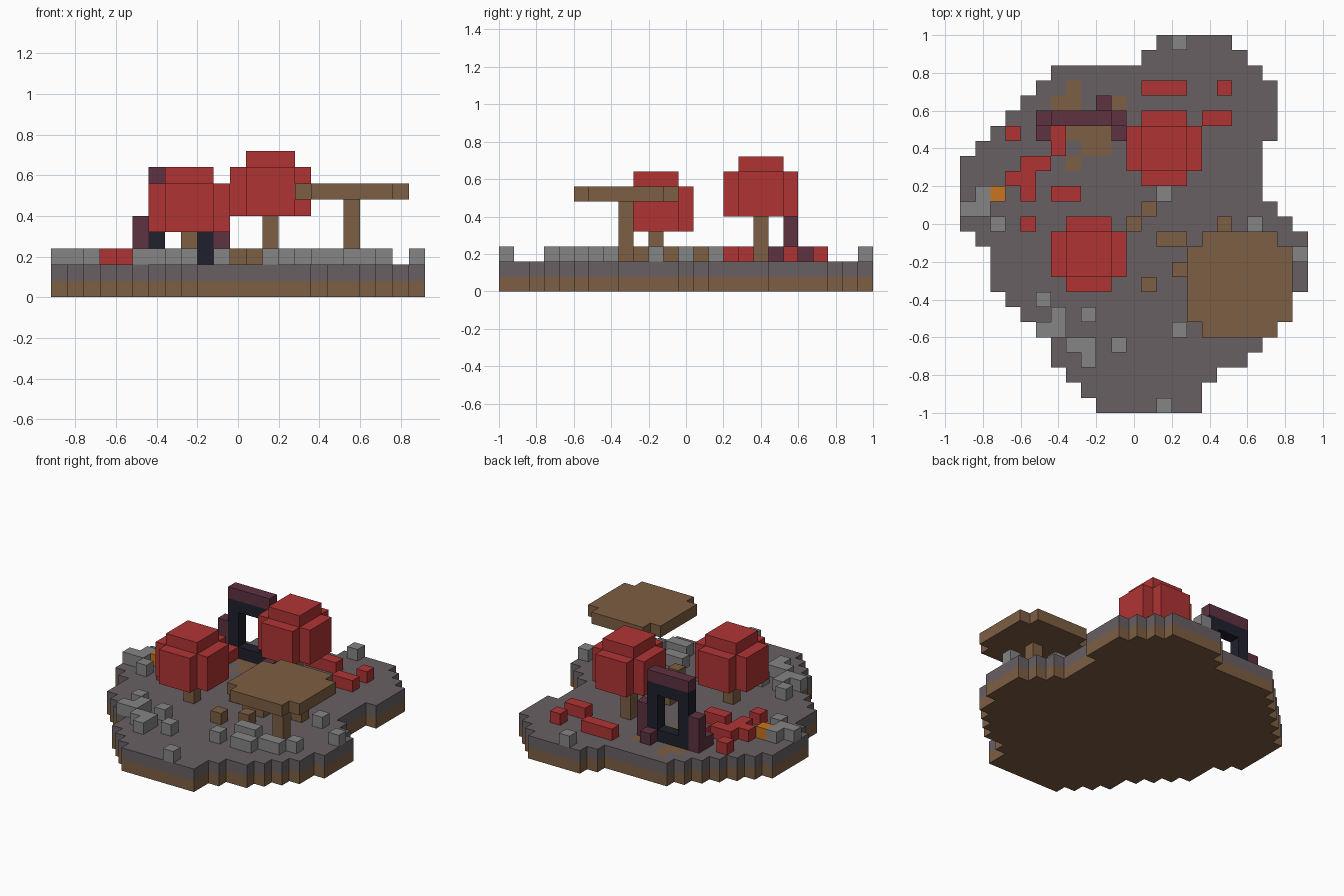
import bpy, bmesh
from mathutils import Vector

if "Cube" in bpy.data.objects:
    bpy.data.objects.remove(bpy.data.objects["Cube"], do_unlink=True)

U = 0.08                          # block size
ORIGIN = Vector((-0.92, 1.0, 0))  # back right corner; rows count toward the front


def material(name, rgb):
    m = bpy.data.materials.new(name)
    m.use_nodes = True
    m.diffuse_color = (*rgb, 1)
    m.node_tree.nodes["Principled BSDF"].inputs["Base Color"].default_value = (*rgb, 1)
    return m


GROUND = material("grey_ground", (0.138, 0.117, 0.125))
BROWN = material("brown_wood", (0.205, 0.112, 0.056))
RED = material("red_leaf", (0.434, 0.034, 0.034))
STONE = material("grey_stone", (0.235, 0.235, 0.235))
ORANGE = material("orange", (0.565, 0.178, 0.013))
PURPLE = material("dark_purple", (0.114, 0.032, 0.053))
NAVY = material("dark_navy", (0.014, 0.0145, 0.025))


def box(cols, rows, levels):
    """Block cells in half-open ranges of column, row and level."""
    return {(c, r, l) for c in range(*cols) for r in range(*rows) for l in range(*levels)}


def rounded(cols, rows, levels):
    """A box of blocks without its four upright corners."""
    return {p for p in box(cols, rows, levels)
            if not (p[0] in (cols[0], cols[1] - 1) and p[1] in (rows[0], rows[1] - 1))}


def build(name, cells, mats, rule=None):
    """Skin a set of blocks with only its outer faces."""
    bm = bmesh.new()
    for cell in cells:
        for axis in range(3):
            for sign in (-1, 1):
                step = [0, 0, 0]
                step[axis] = sign
                if tuple(a + b for a, b in zip(cell, step)) in cells:
                    continue
                corners = []
                for a, b in ((0, 0), (1, 0), (1, 1), (0, 1)):
                    p = list(cell)
                    p[axis] += sign > 0
                    p[(axis + 1) % 3] += a
                    p[(axis + 2) % 3] += b
                    corners.append(ORIGIN + Vector((p[0], -p[1], p[2])) * U)
                if sign > 0:          # rows are flipped, so winding is too
                    corners.reverse()
                face = bm.faces.new([bm.verts.new(p) for p in corners])
                if rule:
                    face.material_index = rule(cell)
    bmesh.ops.remove_doubles(bm, verts=bm.verts, dist=0.001)
    bmesh.ops.dissolve_limit(bm, angle_limit=0.01, verts=bm.verts, edges=bm.edges,
                             delimit={'MATERIAL'})
    mesh = bpy.data.meshes.new(name)
    bm.to_mesh(mesh)
    bm.free()
    for m in mats:
        mesh.materials.append(m)
    bpy.context.collection.objects.link(bpy.data.objects.new(name, mesh))


# Island: start and end column of each row, back to front
left = [13, 12, 6, 5, 4, 3, 2, 1, 0, 0, 0, 0, 0, 1, 2, 2, 2, 3, 4, 5, 6, 6, 7, 8, 9]
right = [18, 19, 20, 21, 21, 21, 21, 20, 20, 20, 20, 21, 22, 23, 23, 23, 23, 22, 22,
         21, 20, 19, 17, 16, 16]
island = set()
for row, span in enumerate(zip(left, right)):
    island |= box(span, (row, row + 1), (0, 2))
bare_earth = {(7, 3), (6, 4), (7, 4), (10, 4), (7, 6), (8, 6), (9, 6), (10, 6),
              (8, 7), (9, 7), (7, 8)}
build("island", island, [GROUND, BROWN],
      lambda c: 1 if c[2] == 0 or c[:2] in bare_earth else 0)


# Trees: trunk, rounded crown and small cap
def tree(name, col, row, base):
    build(name + "_trunk", box((col + 2, col + 3), (row + 2, row + 3), (2, base)), [BROWN])
    crown = rounded((col, col + 5), (row, row + 5), (base, base + 3))
    crown |= box((col + 1, col + 4), (row + 1, row + 4), (base + 3, base + 4))
    build(name + "_crown", crown, [RED])


tree("front_tree", 6, 12, 4)
tree("back_tree", 11, 5, 5)

# Flat-topped wooden canopy on one post
build("canopy_post", box((18, 19), (16, 17), (2, 6)), [BROWN])
build("canopy_top", rounded((15, 22), (13, 20), (6, 7)), [BROWN])

# Gateway: navy frame, purple lintel, side pillars and foot blocks
build("gate_frame", box((6, 10), (5, 6), (2, 7)) - box((7, 9), (5, 6), (3, 6)), [NAVY])
build("gate_lintel", box((6, 10), (5, 6), (7, 8)), [PURPLE])
for side, col in (("right", 5), ("left", 10)):
    build("gate_pillar_" + side, box((col, col + 1), (5, 6), (2, 5)), [PURPLE])
    build("gate_foot_" + side, box((col, col + 1), (6, 7), (2, 3)), [PURPLE])
build("gate_back_block", box((9, 10), (4, 5), (2, 3)), [PURPLE])


# Loose blocks lying on the ground
def scatter(name, spots, mat):
    build(name, {(c, r, 2) for c, r in spots}, [mat])


scatter("stones_right", [(1, 10), (0, 11), (1, 11), (2, 12)], STONE)
scatter("stones_front", [(5, 17), (6, 18), (8, 18), (5, 19), (6, 19), (7, 20), (8, 20),
                         (10, 20), (8, 21), (13, 24)], STONE)
scatter("stones_canopy", [(14, 19), (16, 19), (17, 19), (16, 17), (15, 17), (18, 18),
                          (19, 18), (20, 17), (19, 12), (22, 14)], STONE)
scatter("stones_back", [(14, 0), (13, 10)], STONE)
scatter("wood_blocks", [(12, 11), (11, 12), (13, 13), (14, 13), (14, 15), (12, 16),
                        (17, 12)], BROWN)
scatter("leaves_back", [(12, 3), (13, 3), (14, 3), (17, 3), (16, 5), (17, 5)], RED)
scatter("leaves_right", [(3, 6), (6, 6), (6, 7), (4, 8), (5, 8), (3, 9), (4, 9),
                         (4, 10), (6, 10), (7, 10), (4, 12)], RED)
scatter("orange_block", [(2, 10)], ORANGE)
